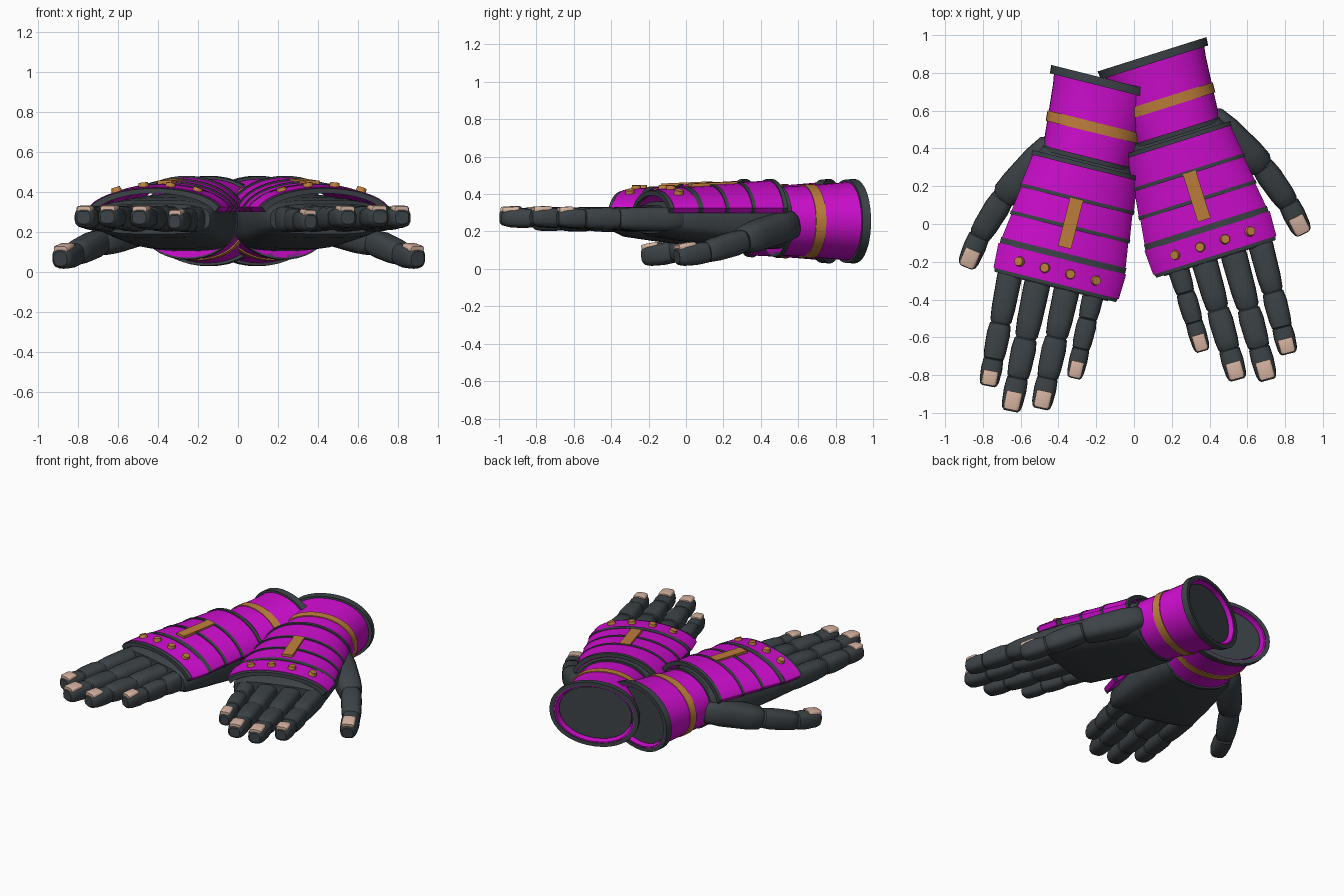
import bpy, bmesh, math
from mathutils import Vector, Matrix

if "Cube" in bpy.data.objects:
    bpy.data.objects.remove(bpy.data.objects["Cube"])


def material(name, rgb):
    m = bpy.data.materials.new(name)
    m.use_nodes = True
    m.diffuse_color = (*rgb, 1)
    m.node_tree.nodes["Principled BSDF"].inputs["Base Color"].default_value = (*rgb, 1)
    return m


PURPLE = material("purple fabric", (0.62, 0.004, 0.62))
DARK = material("dark rubber", (0.045, 0.055, 0.062))
GOLD = material("gold trim", (0.52, 0.21, 0.045))
NAIL = material("nail beige", (0.68, 0.46, 0.36))

place = Matrix()      # current glove's placement
side = ""             # current glove's name prefix


def finish(name, bm, mat):
    bm.transform(place)
    bmesh.ops.recalc_face_normals(bm, faces=bm.faces)
    mesh = bpy.data.meshes.new(side + name)
    bm.to_mesh(mesh)
    bm.free()
    mesh.materials.append(mat)
    ob = bpy.data.objects.new(side + name, mesh)
    bpy.context.collection.objects.link(ob)
    bpy.ops.object.select_all(action="DESELECT")
    ob.select_set(True)
    bpy.context.view_layer.objects.active = ob
    bpy.ops.object.shade_smooth_by_angle(angle=math.radians(35))


def loft(name, rings, mat, closed=False):
    """Skin a list of equal point rings; cap the ends or join them in a loop."""
    bm = bmesh.new()
    vs = [[bm.verts.new(p) for p in ring] for ring in rings]
    n = len(vs[0])
    pairs = list(zip(vs, vs[1:])) + ([(vs[-1], vs[0])] if closed else [])
    for a, b in pairs:
        for i in range(n):
            j = (i + 1) % n
            bm.faces.new((a[i], a[j], b[j], b[i]))
    if not closed:
        bm.faces.new(vs[0])
        bm.faces.new(vs[-1])
    finish(name, bm, mat)


def section(center, right, up, w, h, power=2, count=32):
    """Superellipse ring."""
    pts = []
    for i in range(count):
        a = 2 * math.pi * i / count
        c, s = math.cos(a), math.sin(a)
        x = math.copysign(abs(c) ** (2 / power), c)
        z = math.copysign(abs(s) ** (2 / power), s)
        pts.append(center + right * w * x + up * h * z)
    return pts


X, Z = Vector((1, 0, 0)), Vector((0, 0, 1))


def at(u, v, z):
    """Point in the glove: u across, v from cuff to fingertips, z up."""
    return Vector((u, -v, z))


def sleeve(name, rows, mat, closed=True):
    loft(name, [section(at(-0.005, v, 0.255), X, Z, w, h, 2.1, 40) for v, w, h in rows],
         mat, closed)


def hoop(name, v0, v1, w, h, mat):
    sleeve(name, [(v0, w, h), (v1, w - 0.004, h - 0.003),
                  (v1, w - 0.03, h - 0.025), (v0, w - 0.03, h - 0.025)], mat)


EDGE = 0.325


def arch_z(u, w, top):
    low = math.radians(15)
    s = math.sin(math.acos(u / w * math.cos(low)))
    return EDGE + (top - EDGE) * (s - math.sin(low)) / (1 - math.sin(low))


def arch(name, v0, v1, w0, w1, top0, top1, mat):
    """Curved armour plate lying across the back of the hand."""
    rings = []
    for v, w, top in ((v0, w0, top0), (v1, w1, top1)):
        us = [w * math.cos(math.pi * i / 24) for i in range(25)]
        outer = [at(u - 0.008, v, arch_z(u, w, top)) for u in us]
        inner = [at(u * 0.94 - 0.008, v, arch_z(u, w, top) - 0.025) for u in reversed(us)]
        rings.append(outer + inner)
    loft(name, rings, mat)


JOINT = ((0, 0.68), (0.06, 0.9), (0.3, 1), (0.75, 0.95), (0.94, 0.86), (1, 0.66))
TIP = ((0, 0.72), (0.07, 0.93), (0.4, 1), (0.8, 0.92), (0.94, 0.8), (1, 0.6))


def segment(name, p, q, w, h, mat, profile=JOINT, power=2.8, count=20):
    axis = (q - p).normalized()
    right = axis.cross(Z).normalized()
    up = right.cross(axis)
    loft(name, [section(p.lerp(q, t), right, up, w * k, h * k, power, count)
                for t, k in profile], mat)
    return up


def digit(name, joints, sizes):
    """Chain of rounded segments with a nail on the last one."""
    for i, (w, h) in enumerate(sizes):
        p, q = joints[i], joints[i + 1]
        last = i == len(sizes) - 1
        start = p - (q - p).normalized() * 0.015
        up = segment(f"{name}_segment_{i + 1}", start, q, w, h, DARK, TIP if last else JOINT)
    lift = up * (h * 0.82)
    segment(name + "_nail", p.lerp(q, 0.4) + lift, p.lerp(q, 0.96) + lift * 0.92,
            w * 0.7, 0.019, NAIL, ((0, 0.9), (0.1, 1), (0.85, 1), (1, 0.85)), 4)


def plate_w(v):
    return 0.285 + (v - 0.48) * 0.1


def plate_top(v):
    return 0.472 - (v - 0.48) * 0.08


def build_glove():
    # Cuff: hollow tube, rims, stripe and inner cap
    sleeve("cuff", [(0.45, 0.238, 0.182), (0.25, 0.255, 0.192), (0.1, 0.268, 0.204),
                    (0.005, 0.282, 0.214), (0.005, 0.262, 0.194), (0.06, 0.25, 0.185),
                    (0.45, 0.2, 0.15)], PURPLE)
    hoop("cuff_rim", 0, 0.045, 0.302, 0.226, DARK)
    hoop("cuff_stripe", 0.238, 0.293, 0.263, 0.199, GOLD)
    hoop("wrist_band", 0.425, 0.45, 0.25, 0.194, DARK)
    sleeve("cuff_cap", [(0.03, 0.245, 0.18), (0.06, 0.245, 0.18)], DARK, False)

    # Palm body
    rows = ((0.4, 0.225, 0.25, 0.14), (0.47, 0.265, 0.25, 0.145), (0.7, 0.285, 0.252, 0.135),
            (0.95, 0.3, 0.26, 0.112), (1.1, 0.305, 0.265, 0.095), (1.14, 0.29, 0.265, 0.075))
    loft("palm", [section(at(-0.005, v, z), X, Z, w, h, 3.2, 32) for v, w, z, h in rows], DARK)

    # Back-of-hand plates with dark seams between them
    seams = (0.473, 0.655, 0.808, 0.965)
    for i, (a, b) in enumerate(zip(seams, seams[1:])):
        arch(f"back_plate_{i + 1}", a, b, plate_w(a), plate_w(b) + 0.006,
             plate_top(a), plate_top(b) + 0.004, PURPLE)
    arch("knuckle_plate", 0.98, 1.115, 0.348, 0.342, 0.437, 0.425, PURPLE)
    for i, (v, half) in enumerate(zip(seams, (0.012, 0.01, 0.01, 0.017))):
        w, top = plate_w(v) + 0.008, plate_top(v) + 0.008
        arch(f"seam_{i + 1}", v - half, v + half, w, w, top, top, DARK)
    arch("knuckle_trim", 1.112, 1.135, 0.338, 0.33, 0.422, 0.418, DARK)

    # Gold bar on the back and studs on the knuckle plate
    bm = bmesh.new()
    bmesh.ops.create_cube(bm, size=1, matrix=Matrix.Translation(at(-0.005, 0.787, 0.45))
                          @ Matrix.Rotation(math.radians(2.5), 4, "X")
                          @ Matrix.Diagonal((0.072, 0.265, 0.024, 1)))
    finish("back_bar", bm, GOLD)
    for i in range(4):
        u = -0.208 + i * 0.139
        z = arch_z(u, 0.345, 0.431)
        tilt = Matrix.Rotation(u * 1.6, 4, "Y")
        bm = bmesh.new()
        bmesh.ops.create_cone(bm, cap_ends=True, segments=16, radius1=0.029, radius2=0.023,
                              depth=0.032, matrix=Matrix.Translation(at(u, 1.05, z + 0.003)) @ tilt)
        finish(f"stud_{i + 1}", bm, GOLD)

    # Fingers: base and tip offset, joint distances, half width, tip height
    fingers = (("little_finger", -0.212, -0.222, (1.05, 1.265, 1.426, 1.58), 0.057, 0.252),
               ("ring_finger", -0.068, -0.09, (1.05, 1.4, 1.62, 1.78), 0.069, 0.272),
               ("middle_finger", 0.092, 0.062, (1.05, 1.445, 1.657, 1.83), 0.07, 0.275),
               ("index_finger", 0.245, 0.209, (1.05, 1.4, 1.593, 1.73), 0.066, 0.272))
    for name, u0, u1, vs, w, tip_z in fingers:
        joints = []
        for v in vs:
            t = (v - vs[0]) / (vs[-1] - vs[0])
            joints.append(at(u0 + (u1 - u0) * t, v, 0.265 + (tip_z - 0.265) * t))
        digit(name, joints, [(w, 0.066), (w * 0.94, 0.06), (w * 0.86, 0.053)])

    # Thumb
    digit("thumb", [at(0.19, 0.42, 0.24), at(0.375, 0.745, 0.15), at(0.448, 0.975, 0.088),
                    at(0.475, 1.145, 0.066)], [(0.088, 0.085), (0.068, 0.066), (0.06, 0.06)])


for side, origin, angle, flip in (("left_", (0.1, 0.9, 0), 17.5, 1),
                                  ("right_", (-0.15, 0.77, 0), -14, -1)):
    place = (Matrix.Translation(origin) @ Matrix.Rotation(math.radians(angle), 4, "Z")
             @ Matrix.Diagonal((flip, 1, 1, 1)))
    build_glove()
